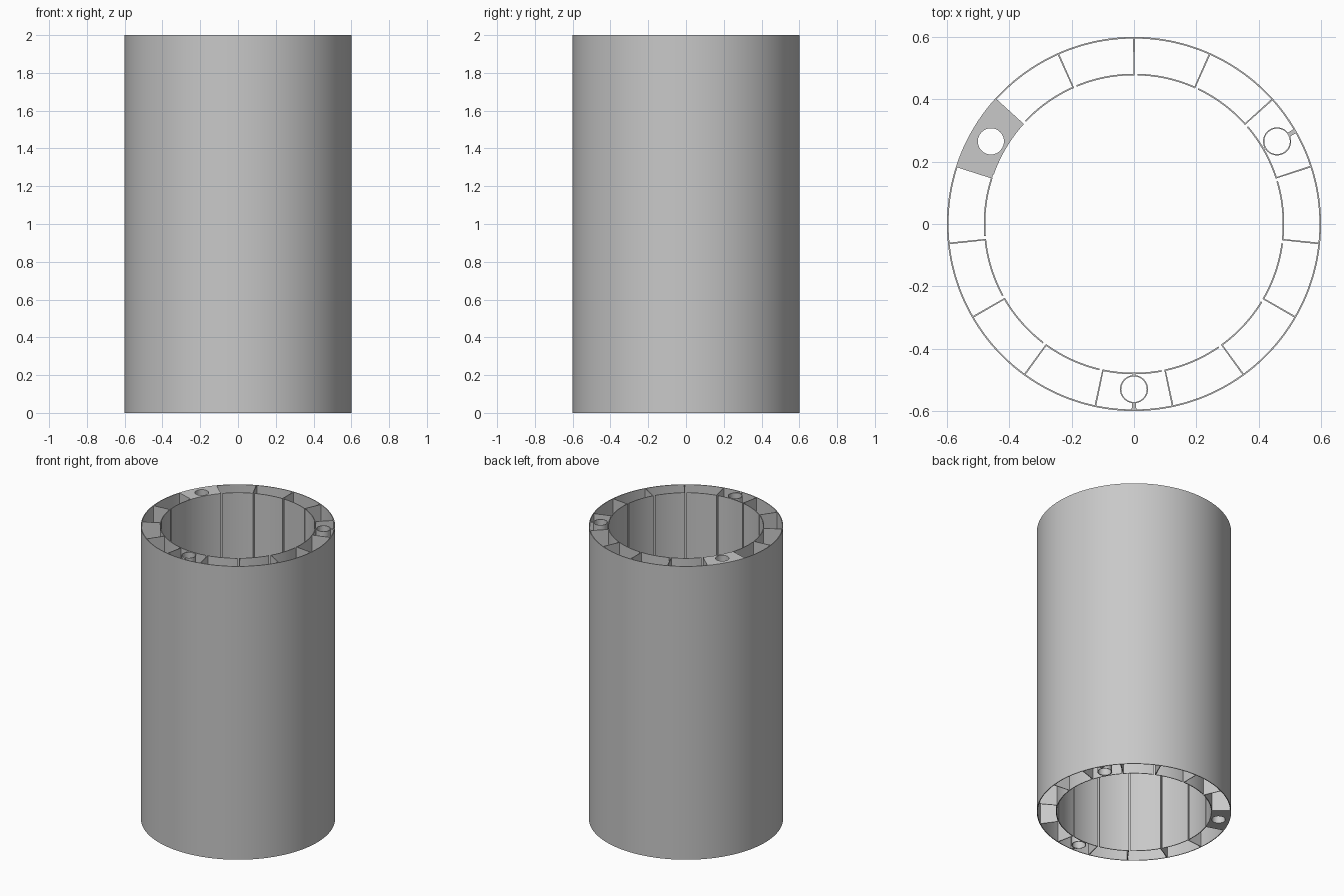
import bpy, bmesh
from math import sin, cos, radians, pi, atan2

HEIGHT = 2.0
R_OUT, R_IN, WALL = 0.6, 0.477, 0.005
CELLS = 15
STEP = 360 / CELLS
TUBE_R, TUBE_C = 0.045, 0.53

cube = bpy.data.objects.get("Cube")
if cube:
    bpy.data.objects.remove(cube, do_unlink=True)

grey = bpy.data.materials.new("light_grey")
grey.use_nodes = True
grey.diffuse_color = (0.58, 0.58, 0.58, 1)
grey.node_tree.nodes["Principled BSDF"].inputs["Base Color"].default_value = grey.diffuse_color


def polar(r, deg, centre=(0, 0)):
    return (centre[0] + r * cos(radians(deg)), centre[1] + r * sin(radians(deg)))


def arc(r, a0, a1, n, centre=(0, 0)):
    return [polar(r, a0 + (a1 - a0) * i / n, centre) for i in range(n + 1)]


def add_strip(bm, inner, outer, closed=False):
    """Full-height wall between two matching plan outlines."""
    rows = [[bm.verts.new((x, y, z)) for x, y in line]
            for line, z in ((inner, 0), (outer, 0), (outer, HEIGHT), (inner, HEIGHT))]
    n = len(inner)
    for i in range(n if closed else n - 1):
        j = (i + 1) % n
        for k in range(4):
            a, b = rows[k], rows[(k + 1) % 4]
            bm.faces.new((a[i], a[j], b[j], b[i]))
    if not closed:
        bm.faces.new([row[0] for row in rows])
        bm.faces.new([row[-1] for row in rows])


def add_sector(bm, r0, r1, a0, a1, n):
    add_strip(bm, arc(r0, a0, a1, n), arc(r1, a0, a1, n))


def finish(bm, name):
    bmesh.ops.recalc_face_normals(bm, faces=bm.faces)
    mesh = bpy.data.meshes.new(name)
    bm.to_mesh(mesh)
    bm.free()
    mesh.materials.append(grey)
    obj = bpy.data.objects.new(name, mesh)
    bpy.context.collection.objects.link(obj)
    bpy.ops.object.select_all(action='DESELECT')
    obj.select_set(True)
    bpy.context.view_layer.objects.active = obj
    bpy.ops.object.shade_smooth_by_angle(angle=radians(30))


# Outer shell
bm = bmesh.new()
add_strip(bm, arc(R_OUT - WALL, 0, 360, 180)[:-1], arc(R_OUT, 0, 360, 180)[:-1], True)
finish(bm, "outer_shell")

# Inner wall panels, each with a narrow gap before the next rib
bm = bmesh.new()
for i in range(CELLS):
    a = 90 + i * STEP
    add_sector(bm, R_IN, R_IN + WALL, a, a + STEP - 1.4, 12)
finish(bm, "inner_panels")

# Radial ribs
bm = bmesh.new()
for i in range(CELLS):
    a = 90 + i * STEP
    add_sector(bm, R_IN, R_OUT - 0.002, a - 0.25, a + 0.25, 1)
finish(bm, "radial_ribs")

# Two open bolt tubes with their small connecting webs
for side, name in ((30, "right_tube"), (270, "front_tube")):
    bm = bmesh.new()
    c = polar(TUBE_C, side)
    add_strip(bm, arc(TUBE_R - 0.004, 0, 360, 40, c)[:-1], arc(TUBE_R, 0, 360, 40, c)[:-1], True)
    add_sector(bm, TUBE_C + TUBE_R - 0.002, R_OUT - 0.002, side - 0.7, side + 0.7, 1)
    add_sector(bm, R_IN + 0.002, TUBE_C - TUBE_R + 0.002, side - 0.5, side + 0.5, 1)
    finish(bm, name)

# Solid cell with a through hole
bm = bmesh.new()
mid = 150
a0, a1 = mid - STEP / 2, mid + STEP / 2
r0, r1 = R_IN + 0.002, R_OUT - 0.002
c = polar(TUBE_C, mid)
outline = arc(r1, a0, a1, 14)[:-1]
outline += [polar(r1 + (r0 - r1) * i / 8, a1) for i in range(8)]
outline += arc(r0, a1, a0, 14)[:-1]
outline += [polar(r0 + (r1 - r0) * i / 8, a0) for i in range(8)]
hole = [polar(0.042, atan2(y - c[1], x - c[0]) * 180 / pi, c) for x, y in outline]
add_strip(bm, hole, outline, True)
finish(bm, "solid_cell")
